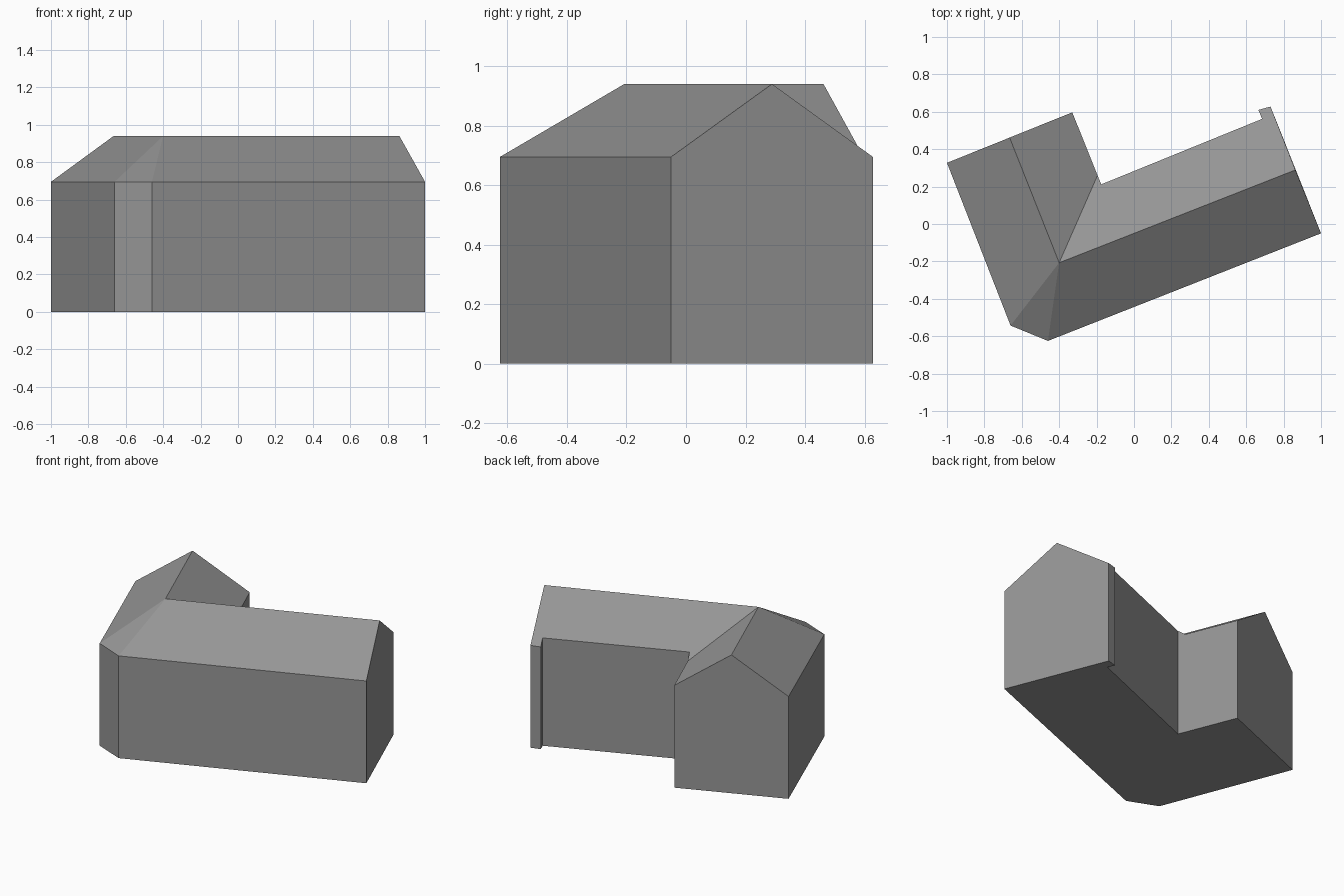
import bpy
import bmesh

cube = bpy.data.objects.get("Cube")
if cube:
    bpy.data.objects.remove(cube, do_unlink=True)

# One plain grey for the whole building
grey = bpy.data.materials.new("plain grey")
grey.use_nodes = True
colour = (0.3, 0.3, 0.3, 1)
grey.diffuse_color = colour
grey.node_tree.nodes["Principled BSDF"].inputs["Base Color"].default_value = colour

EAVE, CUT_EAVE, RIDGE = 0.695, 0.733, 0.94

# Footprint corners, counter-clockwise, with the eave height at each
corners = {
    "wing_left": (-1, 0.327, EAVE),
    "chamfer_left": (-0.66, -0.543, EAVE),
    "chamfer_right": (-0.46, -0.625, EAVE),
    "main_front": (1, -0.05, EAVE),
    "main_back": (0.73, 0.628, EAVE),
    "pier_back": (0.665, 0.61, EAVE),
    "pier_inner": (0.685, 0.562, CUT_EAVE),
    "inner_corner": (-0.175, 0.212, CUT_EAVE),
    "valley_foot": (-0.195, 0.26, EAVE),
    "wing_right": (-0.33, 0.597, EAVE),
}
ridges = {
    "main_end": (0.863, 0.289, RIDGE),
    "joint": (-0.4, -0.207, RIDGE),
    "wing_end": (-0.665, 0.462, RIDGE),
}
points = {**corners, **ridges}


def build(name, polygons):
    """Make a flat-shaded object from lists of 3D points."""
    bm = bmesh.new()
    for polygon in polygons:
        bm.faces.new([bm.verts.new(p) for p in polygon])
    bmesh.ops.remove_doubles(bm, verts=bm.verts, dist=0.0005)
    mesh = bpy.data.meshes.new(name)
    bm.to_mesh(mesh)
    bm.free()
    mesh.materials.append(grey)
    obj = bpy.data.objects.new(name, mesh)
    bpy.context.collection.objects.link(obj)


def ground(p):
    return (p[0], p[1], 0)


def roof(name, *slopes):
    build(name, [[points[k] for k in slope.split()] for slope in slopes])


# Walls, with the two gables rising to their ridge ends
gables = {"main_front": "main_end", "wing_right": "wing_end"}
names = list(corners)
walls = []
for i, key in enumerate(names):
    a, b = corners[key], corners[names[(i + 1) % len(names)]]
    peak = [ridges[gables[key]]] if key in gables else []
    walls.append([ground(a), ground(b), b] + peak + [a])
build("walls", walls)

# Floor slab underside
build("floor", [[ground(p) for p in reversed(corners.values())]])

# Roof slopes of each range, and the small hip over the chamfered corner
roof("main_roof",
     "chamfer_right main_front main_end joint",
     "joint main_end main_back pier_back pier_inner inner_corner valley_foot")
roof("wing_roof",
     "wing_left chamfer_left joint wing_end",
     "joint valley_foot wing_right wing_end")
roof("corner_hip", "chamfer_left chamfer_right joint")
